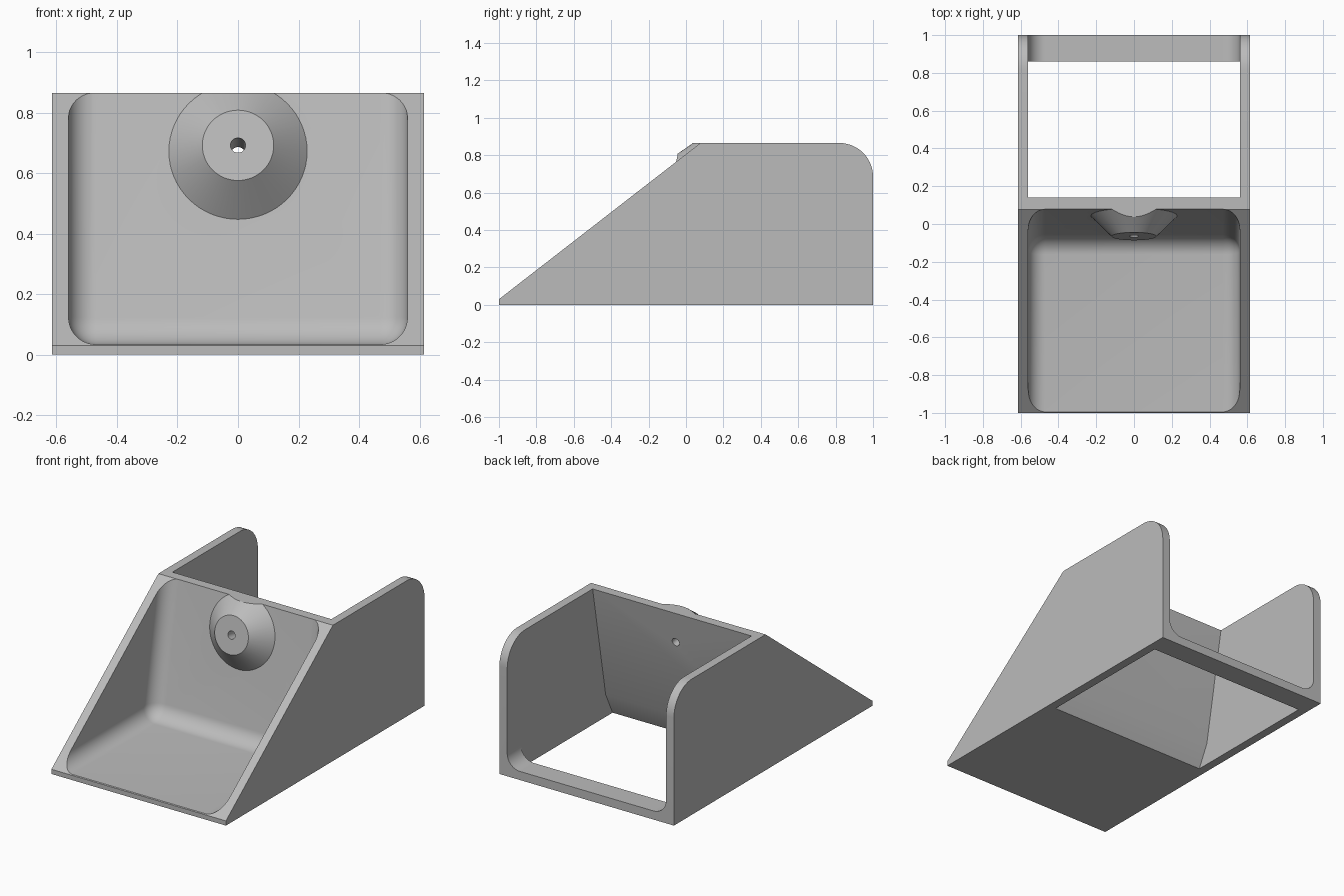
import bpy, bmesh, math
from mathutils import Matrix, Vector

cube = bpy.data.objects.get("Cube")
if cube:
    bpy.data.objects.remove(cube, do_unlink=True)

grey = bpy.data.materials.new("plain grey")
grey.use_nodes = True
colour = (0.5, 0.5, 0.5, 1)
grey.diffuse_color = colour
grey.node_tree.nodes["Principled BSDF"].inputs["Base Color"].default_value = colour

HALF, INNER, TOP = 0.615, 0.56, 0.865
LEAN = math.atan(0.181)          # backward lean of the partition


def finish(name, bm):
    bmesh.ops.recalc_face_normals(bm, faces=bm.faces)
    mesh = bpy.data.meshes.new(name)
    bm.to_mesh(mesh)
    bm.free()
    mesh.materials.append(grey)
    obj = bpy.data.objects.new(name, mesh)
    bpy.context.collection.objects.link(obj)
    return obj


def prism(points, start, depth):
    """Extrude a closed loop of 3D points by the vector from start to depth."""
    bm = bmesh.new()
    face = bm.faces.new([bm.verts.new(Vector(p) + Vector(start)) for p in points])
    new = bmesh.ops.extrude_face_region(bm, geom=[face])["geom"]
    bmesh.ops.translate(bm, vec=Vector(depth) - Vector(start),
                        verts=[v for v in new if isinstance(v, bmesh.types.BMVert)])
    return bm


def side_prism(profile, half):
    return prism([(0, y, z) for y, z in profile], (-half, 0, 0), (half, 0, 0))


def arc(cx, cy, r, a0, a1, n=14):
    angles = [math.radians(a0 + (a1 - a0) * i / n) for i in range(n + 1)]
    return [(cx + r * math.cos(a), cy + r * math.sin(a)) for a in angles]


def combine(target, tool, operation):
    mod = target.modifiers.new("cut", 'BOOLEAN')
    mod.operation, mod.solver, mod.object = operation, 'EXACT', tool
    bpy.context.view_layer.objects.active = target
    bpy.ops.object.modifier_apply(modifier=mod.name)
    bpy.data.objects.remove(tool, do_unlink=True)


# Wedge body with a rounded upper rear corner
body = finish("holder_body", side_prism(
    [(-1, 0), (-1, 0.03), (0.077, TOP)] + arc(0.82, 0.685, 0.18, 90, 0) + [(1, 0)], HALF))

# Front tray: leaning box with rounded floor, back and side joints
FLOOR = 0.034
bm = side_prism([(-1.3, FLOOR), (-0.072, FLOOR), (0.139, 1.2), (-1.3, 1.2)], INNER)


def is_inner(edge):
    a, b = (v.co for v in edge.verts)
    on_floor = max(a.z, b.z) < 0.1
    on_back = min(a.y, b.y) > -0.5
    across = abs(a.x - b.x) > 0.1
    return (on_floor and on_back) if across else (on_floor or on_back)


bmesh.ops.bevel(bm, geom=[e for e in bm.edges if is_inner(e)], offset=0.09,
                offset_type='OFFSET', segments=10, profile=0.5, affect='EDGES')
combine(body, finish("tray_cutter", bm), 'DIFFERENCE')

# Rear opening with rounded lower corners
outline = ([(INNER, 1.1), (-INNER, 1.1)] + arc(-INNER + 0.09, 0.145, 0.09, 180, 270)
           + arc(INNER - 0.09, 0.145, 0.09, 270, 360))
bm = prism([(x, 0, z) for x, z in outline], (0, 0.5, 0), (0, 1.2, 0))
combine(body, finish("rear_cutter", bm), 'DIFFERENCE')

# Rear compartment, open at top and bottom
combine(body, finish("compartment_cutter", side_prism(
    [(-0.11, -0.1), (0.009, 0.142), (0.14, TOP), (0.182, 1.1), (0.86, 1.1), (0.86, -0.1)],
    INNER)), 'DIFFERENCE')

# Conical boss square to the partition, trimmed level with the top
axis_turn = Matrix.Rotation(math.pi / 2 - LEAN, 4, 'X')
base = Matrix.Translation((0, 0.045, 0.672)) @ axis_turn


def cone(r1, r2, z0, z1, sides):
    bm = bmesh.new()
    bmesh.ops.create_cone(bm, cap_ends=True, segments=sides, radius1=r1, radius2=r2,
                          depth=z1 - z0,
                          matrix=base @ Matrix.Translation((0, 0, (z0 + z1) / 2)))
    return bm


bm = cone(0.25, 0.118, -0.02, 0.112, 64)
cut = bmesh.ops.bisect_plane(bm, geom=bm.verts[:] + bm.edges[:] + bm.faces[:],
                             plane_co=(0, 0, TOP), plane_no=(0, 0, 1), clear_outer=True)
bmesh.ops.edgeloop_fill(bm, edges=[e for e in cut["geom_cut"]
                                   if isinstance(e, bmesh.types.BMEdge)])
combine(body, finish("boss", bm), 'UNION')

# Through hole along the boss axis
combine(body, finish("hole_cutter", cone(0.025, 0.025, -0.3, 0.3, 32)), 'DIFFERENCE')

bpy.ops.object.select_all(action='DESELECT')
body.select_set(True)
bpy.context.view_layer.objects.active = body
bpy.ops.object.shade_smooth_by_angle(angle=math.radians(25))
